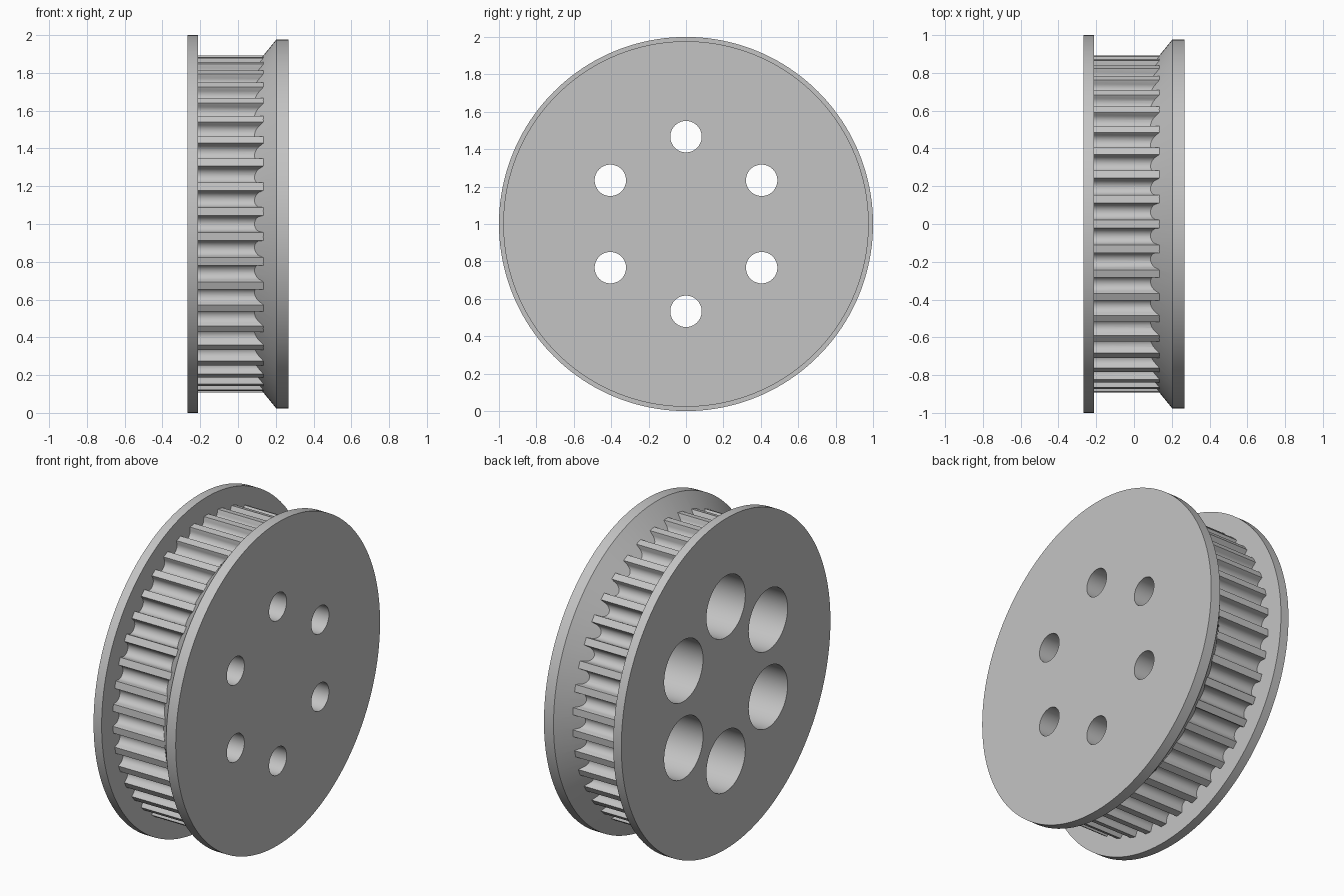
import bpy, bmesh
from math import sin, cos, pi, radians
from mathutils import Vector

if "Cube" in bpy.data.objects:
    bpy.data.objects.remove(bpy.data.objects["Cube"])

TEETH = 42
TIP_R = 0.892
BOLT_CIRCLE = 0.467

metal = bpy.data.materials.new("light grey metal")
metal.use_nodes = True
GREY = (0.55, 0.55, 0.55, 1)
metal.diffuse_color = GREY
metal.node_tree.nodes["Principled BSDF"].inputs["Base Color"].default_value = GREY


def loft(bm, rings):
    """Skin a closed solid through equal-length rings of points."""
    loops = [[bm.verts.new(p) for p in ring] for ring in rings]
    n = len(loops[0])
    for a, b in zip(loops, loops[1:]):
        for i in range(n):
            j = (i + 1) % n
            bm.faces.new((a[i], a[j], b[j], b[i]))
    bm.faces.new(loops[0])
    bm.faces.new(loops[-1])


def lathe(bm, profile, segments, y=0, z=1):
    """Turn an (x, radius) profile about an axis parallel to x."""
    loft(bm, [[(x, y + r * sin(2 * pi * i / segments), z + r * cos(2 * pi * i / segments))
               for i in range(segments)] for x, r in profile])


def finish(bm, name):
    bmesh.ops.recalc_face_normals(bm, faces=bm.faces)
    mesh = bpy.data.meshes.new(name)
    bm.to_mesh(mesh)
    bm.free()
    mesh.materials.append(metal)
    obj = bpy.data.objects.new(name, mesh)
    bpy.context.collection.objects.link(obj)
    return obj


def tooth_outline():
    """Round-bottomed belt grooves between narrow teeth, one tooth on top."""
    points = []
    radius, mouth, centre = 0.0415, 0.0455, TIP_R - 0.0155
    groove = [(-mouth, TIP_R - 0.001)]
    for k in range(13):
        a = pi * k / 12
        groove.append((-radius * cos(a), centre - radius * sin(a)))
    groove.append((mouth, TIP_R - 0.001))
    for t in range(TEETH):
        a = 2 * pi * (t + 0.5) / TEETH
        for s, r in groove:
            points.append((s * cos(a) + r * sin(a), 1 + r * cos(a) - s * sin(a)))
    return points


# Toothed drum, its ends buried in both flanges
bm = bmesh.new()
outline = tooth_outline()
loft(bm, [[(x, y, z) for y, z in outline] for x in (-0.24, 0.15)])
wheel = finish(bm, "pulley_wheel")

# Flat flange and coned flange
bm = bmesh.new()
lathe(bm, [(-0.267, 1.0), (-0.213, 1.0)], 160)
flat_flange = finish(bm, "flat_flange")

bm = bmesh.new()
lathe(bm, [(0.075, 0.82), (0.203, 0.977), (0.267, 0.977)], 160)
coned_flange = finish(bm, "coned_flange")

# Six counterbored bolt holes
bm = bmesh.new()
for i in range(6):
    a = i * pi / 3
    lathe(bm, [(-0.4, 0.186), (0.09, 0.186), (0.09, 0.084), (0.4, 0.084)], 48,
          BOLT_CIRCLE * sin(a), 1 + BOLT_CIRCLE * cos(a))
bores = finish(bm, "bolt_hole_cutter")
bores.hide_render = True

# Combine into one solid
bpy.ops.object.select_all(action="DESELECT")
wheel.select_set(True)
bpy.context.view_layer.objects.active = wheel
for part, operation in ((flat_flange, "UNION"), (coned_flange, "UNION"), (bores, "DIFFERENCE")):
    mod = wheel.modifiers.new(part.name, "BOOLEAN")
    mod.operation = operation
    mod.solver = "EXACT"
    mod.object = part
    bpy.ops.object.modifier_apply(modifier=mod.name)
    bpy.data.objects.remove(part)

bpy.ops.object.shade_smooth_by_angle(angle=radians(30))
